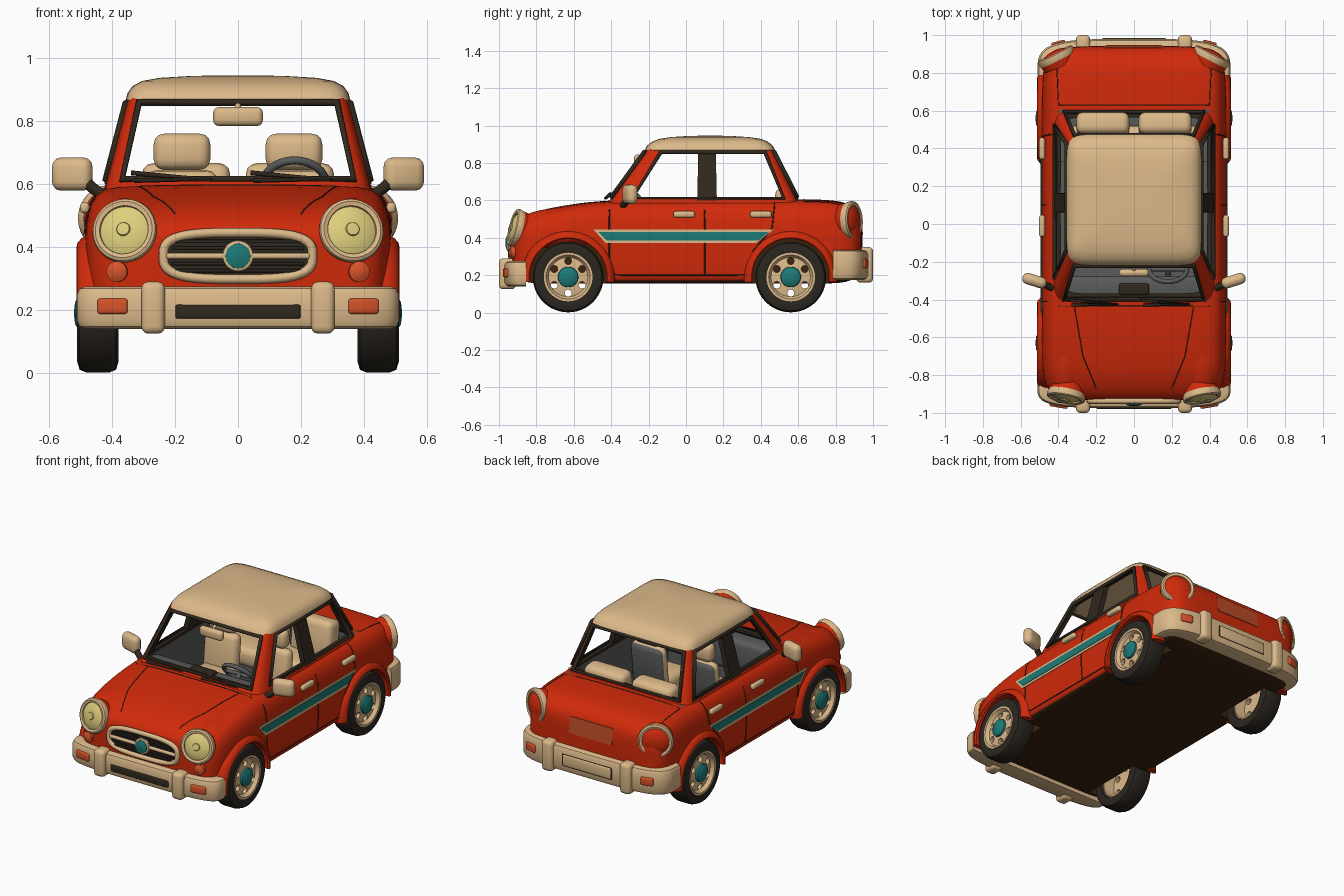
import bpy, bmesh, math
from mathutils import Vector as V, Euler
from mathutils.bvhtree import BVHTree

if "Cube" in bpy.data.objects:
    bpy.data.objects.remove(bpy.data.objects["Cube"])

def mat(name, c):
    m = bpy.data.materials.new(name)
    m.diffuse_color = (*c, 1)
    m.use_nodes = True
    m.node_tree.nodes["Principled BSDF"].inputs["Base Color"].default_value = m.diffuse_color
    return m

RED = mat("red paint", (0.63, 0.023, 0.003))
CREAM = mat("cream", (0.72, 0.49, 0.255))
DARK = mat("dark trim", (0.030, 0.021, 0.013))
TYRE = mat("tyre rubber", (0.024, 0.019, 0.014))
TEAL = mat("teal", (0.012, 0.195, 0.185))
YELLOW = mat("lamp yellow", (0.73, 0.62, 0.20))
GREY = mat("interior grey", (0.10, 0.105, 0.105))
ORANGE = mat("orange lamp", (0.68, 0.085, 0.022))
BRICK = mat("plate panel red", (0.50, 0.07, 0.02))
UNDER = mat("underbody brown", (0.040, 0.016, 0.005))

def smooth(me, ang=0.65):
    me.polygons.foreach_set("use_smooth", [True] * len(me.polygons))
    me.set_sharp_from_angle(angle=ang)

def add(name, bm, m, weld=False):
    if weld:
        bmesh.ops.remove_doubles(bm, verts=bm.verts[:], dist=1e-5)
    bmesh.ops.recalc_face_normals(bm, faces=bm.faces[:])
    me = bpy.data.meshes.new(name)
    bm.to_mesh(me)
    bm.free()
    me.materials.append(m)
    smooth(me)
    ob = bpy.data.objects.new(name, me)
    bpy.context.collection.objects.link(ob)
    return ob

def loft(name, rings, m, loop=False, weld=False):
    bm = bmesh.new()
    R = [[bm.verts.new(p) for p in r] for r in rings]
    k = len(R[0])
    for a, b in zip(R, R[1:] + (R[:1] if loop else [])):
        for i in range(k):
            bm.faces.new((a[i], a[(i + 1) % k], b[(i + 1) % k], b[i]))
    if not loop:
        bm.faces.new(R[0])
        bm.faces.new(R[-1])
    return add(name, bm, m, weld)

def oval(a, b, n, cx=0, cy=0, k=48, span=2 * math.pi):
    f = lambda c: math.copysign(abs(c) ** (2 / n), c)
    cnt = k if span > 4 else k + 1
    return [(cx + a * f(math.cos(span * i / k)), cy + b * f(math.sin(span * i / k))) for i in range(cnt)]

def lathe(name, prof, c, d, m, seg=36, arc=None):
    """prof: closed list of (distance along axis, radius)"""
    q = V((1, 0, 0)).rotation_difference(V(d).normalized())
    a0, a1 = arc or (0, 2 * math.pi)
    rings = []
    for i in range(seg + (1 if arc else 0)):
        a = a0 + (a1 - a0) * i / seg
        rings.append([V(c) + q @ V((h, r * math.cos(a), r * math.sin(a))) for h, r in prof])
    return loft(name, rings, m, loop=not arc, weld=True)

def box(name, c, s, m, bev=0.02, rot=(0, 0, 0)):
    bm = bmesh.new()
    bmesh.ops.create_cube(bm, size=1)
    bmesh.ops.scale(bm, vec=s, verts=bm.verts[:])
    bmesh.ops.bevel(bm, geom=bm.edges[:], offset=min(bev, 0.48 * min(s)), segments=3, profile=0.5, affect='EDGES')
    bm.transform(Euler(rot).to_matrix().to_4x4())
    bmesh.ops.translate(bm, vec=c, verts=bm.verts[:])
    return add(name, bm, m)

def tube(name, pts, r, m, cyclic=False):
    cu = bpy.data.curves.new(name, 'CURVE')
    cu.dimensions = '3D'
    cu.bevel_depth, cu.bevel_resolution, cu.use_fill_caps = r, 2, True
    sp = cu.splines.new('POLY')
    sp.points.add(len(pts) - 1)
    for p, co in zip(sp.points, pts):
        p.co = (*co, 1)
    sp.use_cyclic_u = cyclic
    cu.materials.append(m)
    ob = bpy.data.objects.new(name, cu)
    bpy.context.collection.objects.link(ob)
    bpy.ops.object.select_all(action='DESELECT')
    ob.select_set(True)
    bpy.context.view_layer.objects.active = ob
    bpy.ops.object.convert(target='MESH')

def apply(ob, kind, **kw):
    md = ob.modifiers.new("m", kind)
    for k, v in kw.items():
        setattr(md, k, v)
    bpy.context.view_layer.objects.active = ob
    bpy.ops.object.modifier_apply(modifier=md.name)

def cut(ob, cutter):
    apply(ob, 'BOOLEAN', operation='DIFFERENCE', object=cutter, solver='EXACT')
    bpy.data.objects.remove(cutter)

def paint(ob, mats, rule):
    ob.data.materials.clear()
    for m in mats:
        ob.data.materials.append(m)
    for p in ob.data.polygons:
        p.material_index = rule(p.center, p.normal)
    smooth(ob.data)

WY, WZ = (-0.63, 0.56), 0.19

# lower body: lofted sections, wheel wells and cabin cut out
SEC = [(0, 1), (0.5, 0.997), (0.8, 0.985), (0.90, 0.95), (0.965, 0.86), (1, 0.70), (1, 0.4), (0.985, 0.06), (0.95, 0), (0.5, 0)]
STA = [(-0.935, 0.36, 0.44, 0.22), (-0.91, 0.43, 0.48, 0.19), (-0.86, 0.468, 0.515, 0.16), (-0.78, 0.485, 0.55, 0.155),
       (-0.6, 0.49, 0.582, 0.155), (-0.42, 0.488, 0.603, 0.155), (0, 0.488, 0.607, 0.155), (0.6, 0.488, 0.607, 0.155),
       (0.76, 0.487, 0.604, 0.155), (0.86, 0.475, 0.59, 0.16), (0.915, 0.44, 0.55, 0.19), (0.945, 0.37, 0.50, 0.22)]
rings = []
for y, w, zt, zb in STA:
    h = [(w * x, y, zb + (zt - zb) * z) for x, z in SEC]
    rings.append(h + [(-x, yy, z) for x, yy, z in reversed(h[1:])])
body = loft("body", rings, RED)
apply(body, 'SUBSURF', levels=2)
CAV = [(-0.38, 0.25), (0.33, 0.25), (0.33, 0.42), (0.58, 0.42), (0.58, 0.75), (-0.38, 0.75)]
cut(body, loft("cutter", [[(x, y, z) for y, z in CAV] for x in (-0.39, 0.39)], RED))
for s in (1, -1):
    for wy in WY:
        cut(body, lathe("cutter", [(0.35 * s, 0), (0.35 * s, 0.207), (0.6 * s, 0.207), (0.6 * s, 0)], (0, wy, WZ), (1, 0, 0), RED, 48))

def body_rule(c, n):
    if any(math.hypot(c.y - wy, c.z - WZ) < 0.2075 for wy in WY) and abs(c.x) > 0.34 or (n.z < -0.8 and c.z < 0.2):
        return 1
    return 2 if abs(c.x) < 0.392 and -0.382 < c.y < 0.582 and 0.2 < c.z < 0.603 else 0
paint(body, (RED, UNDER, GREY), body_rule)

tree = BVHTree.FromPolygons([v.co.copy() for v in body.data.vertices], [tuple(p.vertices) for p in body.data.polygons])

def hit(o, d, off=0.0):
    p = tree.ray_cast(V(o), V(d))[0]
    return (p if p is not None else V(o)) - V(d) * off

def steps(pts, n=8):
    return [V(a).lerp(V(b), i / n) for a, b in zip(pts, pts[1:]) for i in range(n)] + [V(pts[-1])]

def seam(name, pts, d, r=0.0035):
    tube(name, [hit(p, d) for p in steps(pts)], r, DARK)

def plate(name, tops, bots, d, off, m):
    loft(name, [[hit(t, d, off), hit(b, d, off), hit(b, d, -0.002), hit(t, d, -0.002)]
                for t, b in zip(steps(tops), steps(bots))], m)

# greenhouse: tapered shell with window openings, dark inside
ZB, ZT = 0.585, 0.88
def gh(z, t):
    k = (z - ZB) / (ZT - ZB)
    return [(x, y, z) for x, y in oval(0.425 - 0.077 * k - t, 0.515 - 0.182 * k - t, 12, 0, 0.095 + 0.033 * k)]
cabin = loft("cabin_frame", [gh(ZB, 0), gh(ZT, 0)], RED)
cut(cabin, loft("cutter", [gh(0.5, 0.03), gh(0.868, 0.03)], RED))
SIDE = [(-0.285, 0.612), (-0.135, 0.857), (0.422, 0.857), (0.522, 0.612)]
FRONT = [(-0.368, 0.616), (-0.315, 0.860), (0.315, 0.860), (0.368, 0.616)]
cut(cabin, loft("cutter", [[(x, y, z) for y, z in SIDE] for x in (-1, 1)], RED))
cut(cabin, loft("cutter", [[(x, y, z) for x, z in FRONT] for y in (-1, 1)], RED))
paint(cabin, (RED, DARK), lambda c, n: 0 if n.x * c.x + n.y * (c.y - 0.1) > 0.03 else 1)
kz = lambda z: (z - ZB) / (ZT - ZB)
tube("windshield_trim", [(x, -0.421 + 0.215 * kz(z), z) for x, z in FRONT], 0.013, DARK, True)
tube("rear_window_trim", [(x, 0.609 - 0.149 * kz(z), z) for x, z in FRONT], 0.013, DARK, True)

# roof dome
RF = [(0.860, 0.350, 0.342), (0.868, 0.357, 0.348), (0.89, 0.351, 0.338), (0.912, 0.335, 0.312), (0.928, 0.305, 0.275),
      (0.938, 0.25, 0.21), (0.944, 0.15, 0.12), (0.946, 0.05, 0.04)]
loft("roof", [[(x, y, z) for x, y in oval(a, b, 9, 0, 0.128)] for z, a, b in RF], CREAM)

# bumpers with overriders
def bumper(name, sy, y0, b, z0, z1):
    prof = [(z0, -0.025), (z0 + 0.007, -0.008), (z0 + 0.025, 0), (z1 - 0.025, 0), (z1 - 0.007, -0.008), (z1, -0.025)]
    loft(name, [[(x, y0 + sy * y, z) for x, y in oval(0.512 + k, b + k, 4, k=40, span=math.pi)] for z, k in prof], CREAM)
    for s in (1, -1):
        box(name + "_overrider", (s * 0.27, sy * 0.955, (z0 + z1) / 2), (0.075, 0.09, z1 - z0 + 0.03), CREAM, 0.022)
bumper("front_bumper", -1, -0.855, 0.12, 0.14, 0.275)
bumper("rear_bumper", 1, 0.785, 0.195, 0.175, 0.335)
box("lower_intake", (0, -0.965, 0.195), (0.40, 0.03, 0.045), DARK, 0.008)
box("rear_number_panel_edge", (0, 0.97, 0.255), (0.35, 0.025, 0.085), DARK, 0.01)
box("rear_number_panel", (0, 0.973, 0.255), (0.335, 0.026, 0.072), CREAM, 0.01)

# grille
gr = lambda a, b, y: [(x, y, z) for x, z in oval(a, b, 3.2, 0, 0.372)]
loft("grille_panel", [gr(0.235, 0.073, -0.89), gr(0.235, 0.073, -0.935)], DARK)
tube("grille_ring", gr(0.237, 0.074, -0.937), 0.015, CREAM, True)
box("grille_bar", (0, -0.94, 0.372), (0.46, 0.02, 0.02), CREAM, 0.008)
for z in (0.325, 0.347, 0.397, 0.419):
    box("grille_slat", (0, -0.936, z), (0.42, 0.016, 0.01), TYRE, 0.003)
lathe("badge_ring", [(0, 0), (0, 0.05), (0.012, 0.048), (0.016, 0.04), (0.016, 0)], (0, -0.94, 0.372), (0, -1, 0), CREAM)
lathe("badge_disc", [(0, 0), (0, 0.041), (0.018, 0.039), (0.024, 0.02), (0.025, 0)], (0, -0.94, 0.372), (0, -1, 0), TEAL)

LAMP_RING = [(-0.022, 0.076), (-0.022, 0.098), (0, 0.104), (0.012, 0.101), (0.018, 0.092), (0.014, 0.079), (0, 0.076)]
LAMP_CUP = [(-0.13, 0), (-0.13, 0.06), (-0.07, 0.09), (-0.01, 0.098), (-0.005, 0)]
LENS = [(-0.04, 0), (-0.04, 0.078), (0.006, 0.078), (0.016, 0.058), (0.022, 0.03), (0.024, 0)]
for s in (1, -1):
    # headlights and fender pods
    bm = bmesh.new()
    bmesh.ops.create_uvsphere(bm, u_segments=32, v_segments=16, radius=1)
    bmesh.ops.scale(bm, vec=(0.113, 0.24, 0.107), verts=bm.verts[:])
    bmesh.ops.translate(bm, vec=(s * 0.36, -0.68, 0.45), verts=bm.verts[:])
    add("headlight_pod", bm, RED)
    c, d = (s * 0.36, -0.912, 0.452), (s * 0.2, -1, 0.25)
    lathe("headlight_cup", LAMP_CUP, c, d, RED)
    lathe("headlight_ring", LAMP_RING, c, d, CREAM)
    lathe("headlight_lens", LENS, c, d, YELLOW)
    lathe("headlight_bulb", [(0.015, 0), (0.015, 0.026), (0.028, 0.02), (0.03, 0)], c, d, YELLOW, 20)
    lathe("front_round_lamp", [(-0.05, 0), (-0.05, 0.034), (0.008, 0.033), (0.016, 0.018), (0.018, 0)],
          (s * 0.385, -0.931, 0.322), (s * 0.12, -1, 0), ORANGE, 24)
    box("front_indicator", (s * 0.398, -0.957, 0.212), (0.097, 0.03, 0.048), ORANGE, 0.008, (0, 0, s * 0.16))
    # tail lights
    c, d = (s * 0.413, 0.888, 0.493), (s * 0.5, 1, 0.05)
    lathe("tail_light_cup", LAMP_CUP, c, d, RED)
    lathe("tail_light_ring", LAMP_RING, c, d, CREAM)
    lathe("tail_light", [(h * 1.3, r) for h, r in LENS], c, d, RED)
    box("rear_indicator", (s * 0.40, 0.953, 0.262), (0.075, 0.03, 0.05), ORANGE, 0.008, (0, 0, -s * 0.26))
    # wheels and arches
    for wy in WY:
        P = lambda pr: [(s * h, r) for h, r in pr]
        w, ax = (0, wy, WZ), (1, 0, 0)
        lathe("tyre", P([(0.385, 0.13), (0.38, 0.155), (0.388, 0.18), (0.41, 0.189), (0.48, 0.189), (0.503, 0.18),
                         (0.511, 0.155), (0.504, 0.125), (0.47, 0.121), (0.41, 0.121)]), w, ax, TYRE, 48)
        rim = lathe("rim", P([(0.472, 0), (0.492, 0), (0.495, 0.06), (0.487, 0.105), (0.508, 0.118), (0.508, 0.13),
                              (0.48, 0.126), (0.40, 0.124), (0.40, 0.118), (0.468, 0.112)]), w, ax, CREAM, 48)
        for i in range(6):
            a = math.pi / 6 + i * math.pi / 3
            cut(rim, lathe("cutter", P([(0.44, 0), (0.44, 0.019), (0.53, 0.019), (0.53, 0)]),
                           (0, wy + 0.086 * math.cos(a), WZ + 0.086 * math.sin(a)), ax, CREAM, 14))
        smooth(rim.data)
        lathe("hub_cap", P([(0.485, 0), (0.485, 0.056), (0.507, 0.053), (0.518, 0.035), (0.522, 0)]), w, ax, TEAL, 28)
        lathe("wheel_arch", P([(0.44, 0.203), (0.505, 0.203), (0.513, 0.21), (0.511, 0.222), (0.498, 0.238), (0.475, 0.25), (0.44, 0.25)]),
              w, ax, RED, 36, (-0.12, math.pi + 0.12))
    # side stripe, door seams, handles, window trim
    D = (-s, 0, 0)
    P2 = lambda pts: [(s, y, z) for y, z in pts]
    plate("stripe_border", P2([(-0.495, 0.445), (0.47, 0.445)]), P2([(-0.43, 0.371), (0.373, 0.371)]), D, 0.004, CREAM)
    plate("stripe", P2([(-0.47, 0.431), (0.445, 0.431)]), P2([(-0.425, 0.386), (0.388, 0.386)]), D, 0.0065, TEAL)
    seam("door_seam", P2([(-0.41, 0.59), (-0.41, 0.25), (-0.38, 0.2), (0.33, 0.2), (0.36, 0.33), (0.46, 0.45), (0.475, 0.59)]), D)
    seam("door_split", P2([(0.10, 0.59), (0.10, 0.2)]), D)
    for y in (-0.01, 0.40):
        box("door_handle", (s * 0.487, y, 0.525), (0.03, 0.115, 0.034), CREAM, 0.012)
    wall = lambda z: s * (0.427 - 0.077 * kz(z))
    tube("side_window_trim", [(wall(z), y, z) for y, z in SIDE], 0.012, DARK, True)
    loft("door_pillar", [[(wall(z) + s * e, y, z) for e, y in ((0.002, 0.06 + t), (0.002, 0.165 - t), (-0.03, 0.165 - t), (-0.03, 0.06 + t))]
                         for z, t in ((0.60, 0), (0.87, 0.006))], DARK)
    # door mirrors and wipers
    tube("mirror_arm", [(s * 0.43, -0.34, 0.565), (s * 0.465, -0.325, 0.59), (s * 0.50, -0.305, 0.625)], 0.018, DARK)
    box("door_mirror", (s * 0.527, -0.30, 0.632), (0.132, 0.06, 0.105), CREAM, 0.028, (0, 0, s * 0.3))
    tube("wiper", [(s * 0.19 - 0.14, -0.43, 0.612), (s * 0.19 + 0.1, -0.425, 0.615), (s * 0.19 - 0.15, -0.405, 0.636)], 0.008, DARK)
    # hood and boot seams
    DN = (0, 0, -1)
    seam("hood_seam", [(s * 0.315, -0.44, 2), (s * 0.27, -0.7, 2), (s * 0.20, -0.87, 2)], DN, 0.0025)
    seam("boot_seam", [(s * 0.40, 0.63, 2), (s * 0.41, 0.86, 2)], DN, 0.0025)
    # seats, front ones with grey backs
    box("front_seat_base", (s * 0.18, -0.02, 0.38), (0.23, 0.26, 0.12), CREAM, 0.04)
    seat = box("front_seat_back", (s * 0.18, 0.10, 0.51), (0.23, 0.075, 0.27), CREAM, 0.035, (-0.1, 0, 0))
    paint(seat, (CREAM, GREY), lambda c, n: int(n.y > 0.6))
    box("headrest", (s * 0.178, 0.11, 0.703), (0.18, 0.075, 0.115), CREAM, 0.033)
    box("rear_seat_back", (s * 0.165, 0.525, 0.545), (0.28, 0.115, 0.24), CREAM, 0.035, (-0.12, 0, 0))
box("rear_seat_base", (0, 0.40, 0.41), (0.70, 0.24, 0.12), CREAM, 0.04)
seam("hood_rear_seam", [(-0.40, -0.435, 2), (0.40, -0.435, 2)], DN, 0.0025)
seam("boot_front_seam", [(-0.40, 0.63, 2), (0.40, 0.63, 2)], DN, 0.0025)
plate("rear_panel", [(-0.15, 2, 0.515), (0.15, 2, 0.515)], [(-0.15, 2, 0.415), (0.15, 2, 0.415)], (0, -1, 0), 0.004, BRICK)

# dashboard, steering wheel, inside mirror
box("dashboard", (0, -0.335, 0.505), (0.77, 0.12, 0.20), GREY, 0.03)
box("dash_cowl", (0, -0.345, 0.61), (0.16, 0.06, 0.03), DARK, 0.01)
q = V((0, 0, 1)).rotation_difference(V((0, 0.75, 0.65)))
sw = V((0.18, -0.24, 0.60))
tube("steering_wheel", [sw + q @ V((0.1 * math.cos(i * math.pi / 16), 0.1 * math.sin(i * math.pi / 16), 0)) for i in range(32)], 0.013, GREY, True)
tube("steering_spokes", [sw + q @ V((-0.095, 0, 0)), sw + q @ V((0.095, 0, 0))], 0.012, GREY)
tube("steering_column", [sw, sw - q @ V((0, 0, 0.13))], 0.016, GREY)
box("inside_mirror", (0, -0.258, 0.815), (0.158, 0.04, 0.06), CREAM, 0.018)
tube("inside_mirror_stem", [(0, -0.25, 0.83), (0, -0.20, 0.872)], 0.009, CREAM)
